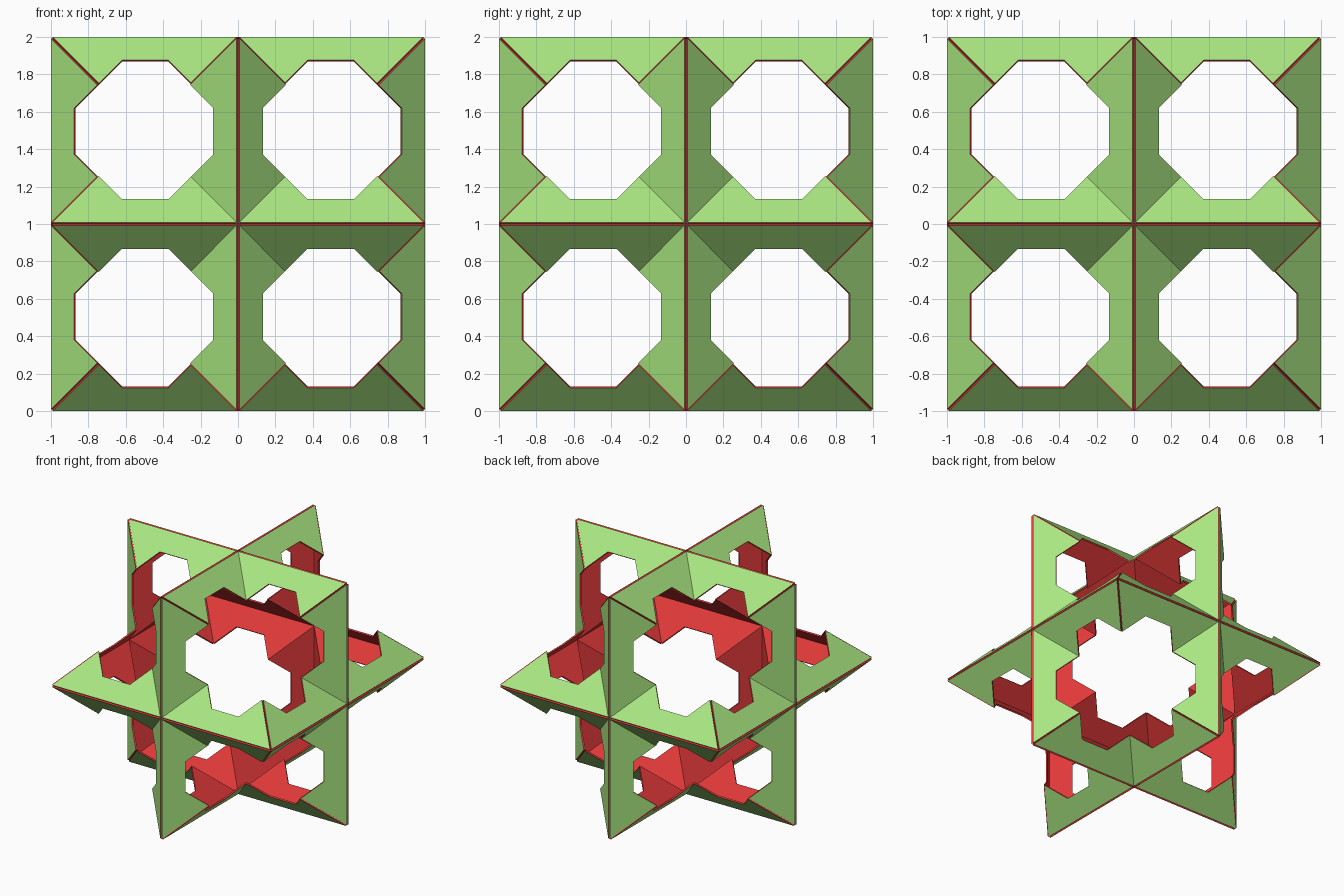
import bpy, bmesh
from mathutils import Vector

if "Cube" in bpy.data.objects:
    bpy.data.objects.remove(bpy.data.objects["Cube"])

T = 0.012                 # plate thickness
S = 1 - T * 0.7071        # inner size, so the outer skin reaches 1
# Notched triangle: u runs along the ridge, v toward the dimple
OUTLINE = [(0, 0), (1, 0), (.75, .25), (.625, .125), (.375, .125), (.25, .25)]


def material(name, color):
    m = bpy.data.materials.new(name)
    m.diffuse_color = color
    m.use_nodes = True
    m.node_tree.nodes["Principled BSDF"].inputs["Base Color"].default_value = m.diffuse_color
    return m


def add_plate(bm, axis, outer, dimple):
    """Thin plate: green outer face, red back and rim."""
    along = outer - axis
    inward = 2 * (dimple - (axis + outer) / 2)
    pts = [(axis + along * u + inward * v) * S for u, v in OUTLINE]
    n = along.cross(inward).normalized()
    if n.dot(Vector((1, 1, 1))) < 0:
        n = -n
        pts.reverse()
    low = [bm.verts.new(p) for p in pts]
    top = [bm.verts.new(p + n * T) for p in pts]
    bm.faces.new(top).material_index = 0
    bm.faces.new(low[::-1]).material_index = 1
    for i in range(len(pts)):
        j = (i + 1) % len(pts)
        bm.faces.new((low[i], low[j], top[j], top[i])).material_index = 1


# Six plates around the dimple of one octant
bm = bmesh.new()
unit = [Vector((1, 0, 0)), Vector((0, 1, 0)), Vector((0, 0, 1))]
for i in range(3):
    for j in range(3):
        if i != j:
            add_plate(bm, unit[i], unit[i] + unit[j], Vector((.5, .5, .5)))
mesh = bpy.data.meshes.new("star_plates")
bm.to_mesh(mesh)
bm.free()
mesh.materials.append(material("green", (0.4, 0.8, 0.22, 1)))
mesh.materials.append(material("red", (0.75, 0.04, 0.04, 1)))

# Mirror to all eight octants
star = bpy.data.objects.new("star_plates", mesh)
bpy.context.collection.objects.link(star)
star.location = (0, 0, 1)
mirror = star.modifiers.new("mirror", 'MIRROR')
mirror.use_axis = (True, True, True)
mirror.use_mirror_merge = False
